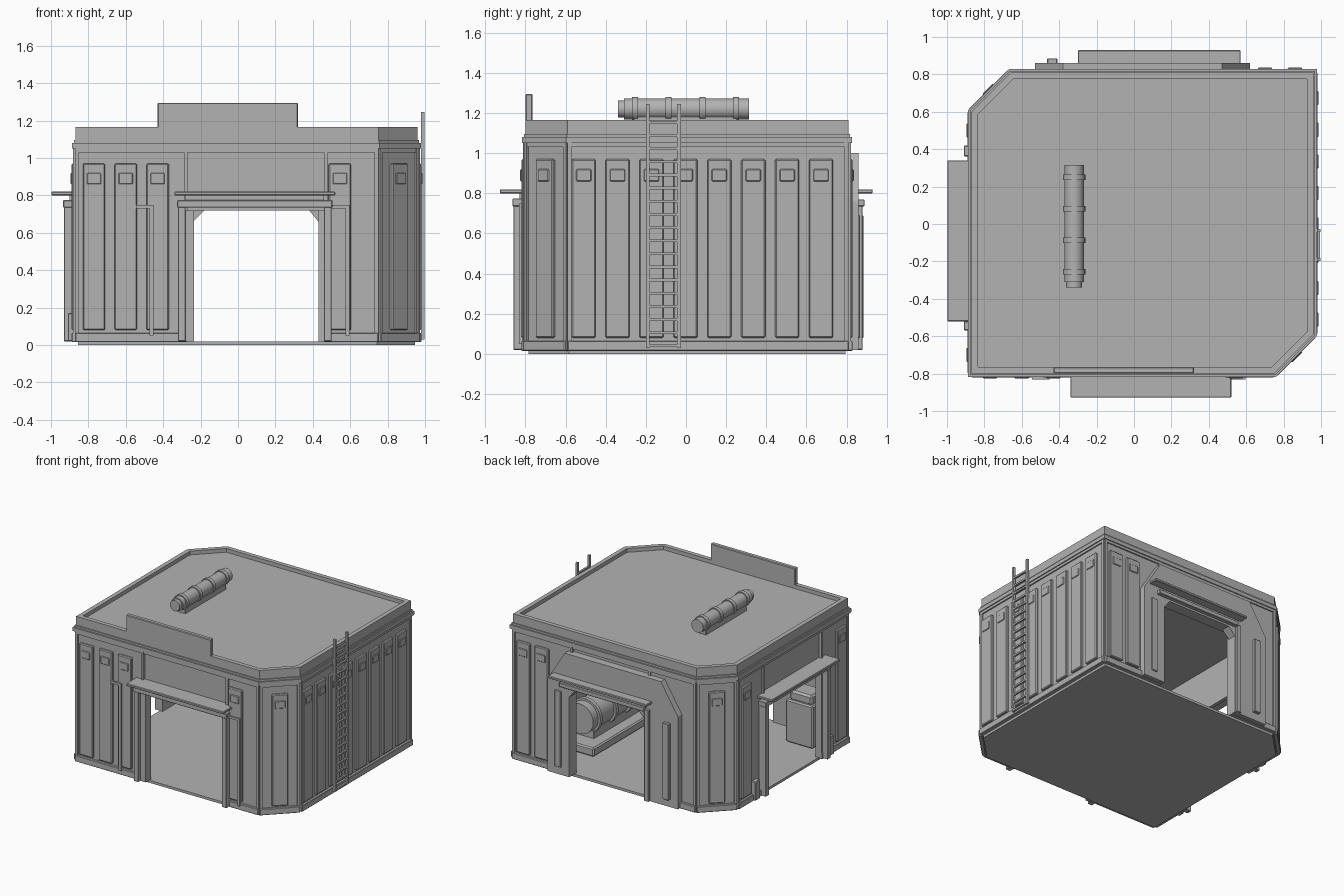
import bpy, bmesh, math
from mathutils import Matrix, Vector

cube = bpy.data.objects.get("Cube")
if cube:
    bpy.data.objects.remove(cube, do_unlink=True)

grey = bpy.data.materials.new("plain grey")
grey.use_nodes = True
grey.diffuse_color = (0.45, 0.45, 0.45, 1)
grey.node_tree.nodes["Principled BSDF"].inputs["Base Color"].default_value = (0.45, 0.45, 0.45, 1)


def finish(name, bm, bevel=0):
    bmesh.ops.recalc_face_normals(bm, faces=bm.faces)
    mesh = bpy.data.meshes.new(name)
    bm.to_mesh(mesh)
    bm.free()
    mesh.materials.append(grey)
    obj = bpy.data.objects.new(name, mesh)
    bpy.context.collection.objects.link(obj)
    if bevel:
        mod = obj.modifiers.new("Bevel", "BEVEL")
        mod.width, mod.segments = bevel, 1
    return obj


def side_frame(ox, oy, dx, dy):
    """Local axes of a wall: along, outward, up."""
    d = Vector((dx, dy, 0)).normalized()
    n = Vector((d.y, -d.x, 0))
    m = Matrix((d, n, (0, 0, 1))).transposed().to_4x4()
    return Matrix.Translation((ox, oy, 0)) @ m


WORLD = Matrix.Identity(4)
FRONT = side_frame(0, -0.8, 1, 0)
RIGHT = side_frame(0.96, 0, 0, 1)
BACK = side_frame(0, 0.81, -1, 0)
LEFT = side_frame(-0.87, 0, 0, -1)
CORNER_A = side_frame(0.855, -0.695, 1, 1)
CORNER_B = side_frame(-0.765, 0.705, -1, -1)


def box(name, side, a, b, z, bevel=0):
    bm = bmesh.new()
    size = Matrix.Diagonal((a[1] - a[0], b[1] - b[0], z[1] - z[0], 1))
    mid = Matrix.Translation((sum(a) / 2, sum(b) / 2, sum(z) / 2))
    bmesh.ops.create_cube(bm, size=1, matrix=side @ mid @ size)
    return finish(name, bm, bevel)


def prism(name, points, side, lo, hi, upright=False):
    """Extrude an outline upwards, or outwards from a wall when upright."""
    bm = bmesh.new()
    rows = [[bm.verts.new(side @ Vector((p, h, q) if upright else (p, q, h)))
             for p, q in points] for h in (lo, hi)]
    n = len(points)
    for row in rows:
        bm.faces.new(row)
    for i in range(n):
        j = (i + 1) % n
        bm.faces.new((rows[0][i], rows[0][j], rows[1][j], rows[1][i]))
    return finish(name, bm)


def plan(o):
    """Building outline with two cut corners, grown by o."""
    c = o * 0.414
    return [(-.87 - o, -.8 - o), (.75 + c, -.8 - o), (.96 + o, -.59 - c),
            (.96 + o, .81 + o), (-.66 - c, .81 + o), (-.87 - o, .6 + c)]


def ring(name, outer, inner, lo, hi):
    bm = bmesh.new()
    loops = [[bm.verts.new((x, y, z)) for x, y in plan(o)]
             for o, z in ((outer, lo), (outer, hi), (inner, hi), (inner, lo))]
    for k in range(4):
        p, q = loops[k], loops[(k + 1) % 4]
        for i in range(6):
            j = (i + 1) % 6
            bm.faces.new((p[i], p[j], q[j], q[i]))
    return finish(name, bm)


def cylinder(name, x, z, r, y0, y1):
    bm = bmesh.new()
    m = Matrix.Translation((x, (y0 + y1) / 2, z)) @ Matrix.Rotation(math.pi / 2, 4, 'X')
    bmesh.ops.create_cone(bm, cap_ends=True, segments=24, radius1=r, radius2=r,
                          depth=y1 - y0, matrix=m)
    obj = finish(name, bm)
    bpy.ops.object.select_all(action='DESELECT')
    obj.select_set(True)
    bpy.context.view_layer.objects.active = obj
    bpy.ops.object.shade_smooth_by_angle(angle=math.radians(40))
    return obj


# Floor, roof slab and trim bands
prism("floor", plan(-0.015), WORLD, 0, 0.02)
prism("roof", plan(-0.02), WORLD, 1.05, 1.135)
ring("parapet", 0, -0.035, 1.08, 1.165)
ring("upper_trim", 0.018, -0.04, 1.05, 1.08)
ring("upper_lip", 0.008, -0.04, 1.08, 1.095)

# Walls: side, extent, opening
walls = [("front", FRONT, -.87, .75, (-.27, .46)), ("right", RIGHT, -.59, .81, None),
         ("back", BACK, -.96, .66, (-.43, .24)), ("left", LEFT, -.6, .8, (-.27, .45)),
         ("corner_a", CORNER_A, -.148, .148, None), ("corner_b", CORNER_B, -.148, .148, None)]
for name, side, a, b, gap in walls:
    for i, (p, q) in enumerate([(a, gap[0]), (gap[1], b)] if gap else [(a, b)]):
        box(f"{name}_wall_{i}", side, (p, q), (-.04, 0), (.02, 1.05))
        box(f"{name}_base_trim_{i}", side, (p, q), (-.01, .02), (.015, .065), .004)
        for e in (p, q - .02):
            box(f"{name}_edge_strip", side, (e, e + .02), (-.01, .012), (.06, 1.05))
    box(f"{name}_top_strip", side, (a, b), (-.01, .01), (1.03, 1.05))
    if gap:
        box(f"{name}_lintel", side, gap, (-.04, -.012), (.72, 1.05))

# Raised wall panels with a small vent cover
panels = [(FRONT, (-.77, -.6, -.43, .545)), (BACK, (-.86, -.7)), (LEFT, (-.5, .7)),
          (RIGHT, [-.51 + .169 * i for i in range(8)]), (CORNER_A, (0,)), (CORNER_B, (0,))]
for side, centres in panels:
    for c in centres:
        box("wall_panel", side, (c - .06, c + .06), (-.005, .02), (.08, .97), .006)
        box("vent_cover", side, (c - .038, c + .038), (.01, .026), (.86, .92), .004)

# Front and left doorways: posts, header and canopy
for name, side in (("front", FRONT), ("left", LEFT)):
    for p in (-.32, .46):
        box(f"{name}_post", side, (p, p + .04), (-.02, .06), (.02, .75), .003)
    box(f"{name}_inner_jamb", side, (-.28, -.235), (-.04, .03), (.02, .72))
    box(f"{name}_header", side, (-.325, .505), (-.03, .065), (.735, .775), .004)
    box(f"{name}_canopy", side, (-.34, .52), (-.02, .128), (.8, .82), .004)
    box(f"{name}_canopy_mount", side, (-.28, .46), (-.02, .03), (.77, .805))

# Side pipes and low boxes beside the doorways
for a, b in ((-.545, -.452), (.5, .597)):
    box("pipe_arm", FRONT, (a, b), (.015, .032), (.73, .748))
    box("pipe_drop", FRONT, (b - .022, b), (.015, .032), (.05, .748))
box("low_box", LEFT, (-.42, -.36), (0, .04), (.02, .17), .005)
box("low_box", LEFT, (.52, .57), (0, .04), (.02, .17), .005)

# Back portal with cut corners
portal = [(-.62, .02), (-.62, .76), (-.47, 1), (.38, 1), (.53, .76), (.53, .02),
          (.24, .02), (.24, .66), (.18, .72), (-.38, .72), (-.43, .66), (-.43, .02)]
prism("back_portal", portal, BACK, -.02, .05, True)
box("portal_panel", BACK, (.41, .465), (.04, .075), (.08, .69), .004)
box("portal_panel", BACK, (-.555, -.5), (.04, .058), (.08, .69), .004)
box("back_header", BACK, (-.5, .25), (.03, .08), (.735, .77), .004)
box("back_canopy", BACK, (-.57, .3), (.03, .12), (.8, .82), .004)
box("back_post", BACK, (.245, .285), (.03, .07), (.02, .75), .003)

# Ladder
for y in (-.19, -.035):
    box("ladder_rail", RIGHT, (y - .009, y + .009), (.018, .036), (.03, 1.245))
for i in range(18):
    z = .04 + .0655 * i
    box("ladder_rung", RIGHT, (-.19, -.035), (.02, .034), (z - .007, z + .007))
for z in (.12, .6, 1.06):
    for y in (-.19, -.035):
        box("ladder_bracket", RIGHT, (y - .006, y + .006), (-.01, .025), (z - .01, z + .01))

# Roof board
box("roof_board", WORLD, (-.43, .32), (-.8, -.765), (1.135, 1.295), .005)


def tank(name, x, z, r, y0, y1, base):
    cylinder(name, x, z, r, y0 + .03, y1)
    cylinder(f"{name}_cap", x, z, r * .82, y0, y0 + .04)
    mid, step = (y0 + y1) / 2 + .01, (y1 - y0) * .257
    for i in range(4):
        y = mid + (i - 1.5) * step
        cylinder(f"{name}_band", x, z, r * 1.15, y - .015, y + .015)
    box(f"{name}_cradle", WORLD, (x - r * .7, x + r * .7), (y0 + .08, y1 - .06),
        (base, z - r * .7), .004)


# Roof tank, and the larger tank on a plinth indoors
tank("roof_tank", -.32, 1.22, .052, -.34, .315, 1.13)
tank("indoor_tank", .66, .25, .12, -.38, .4, .08)
box("tank_plinth", WORLD, (.48, .86), (-.42, .48), (.02, .09), .01)

# Indoor cabinet
box("cabinet", WORLD, (-.74, -.5), (-.74, -.54), (.02, .36), .01)
box("cabinet_top", WORLD, (-.72, -.52), (-.72, -.56), (.35, .43), .015)
